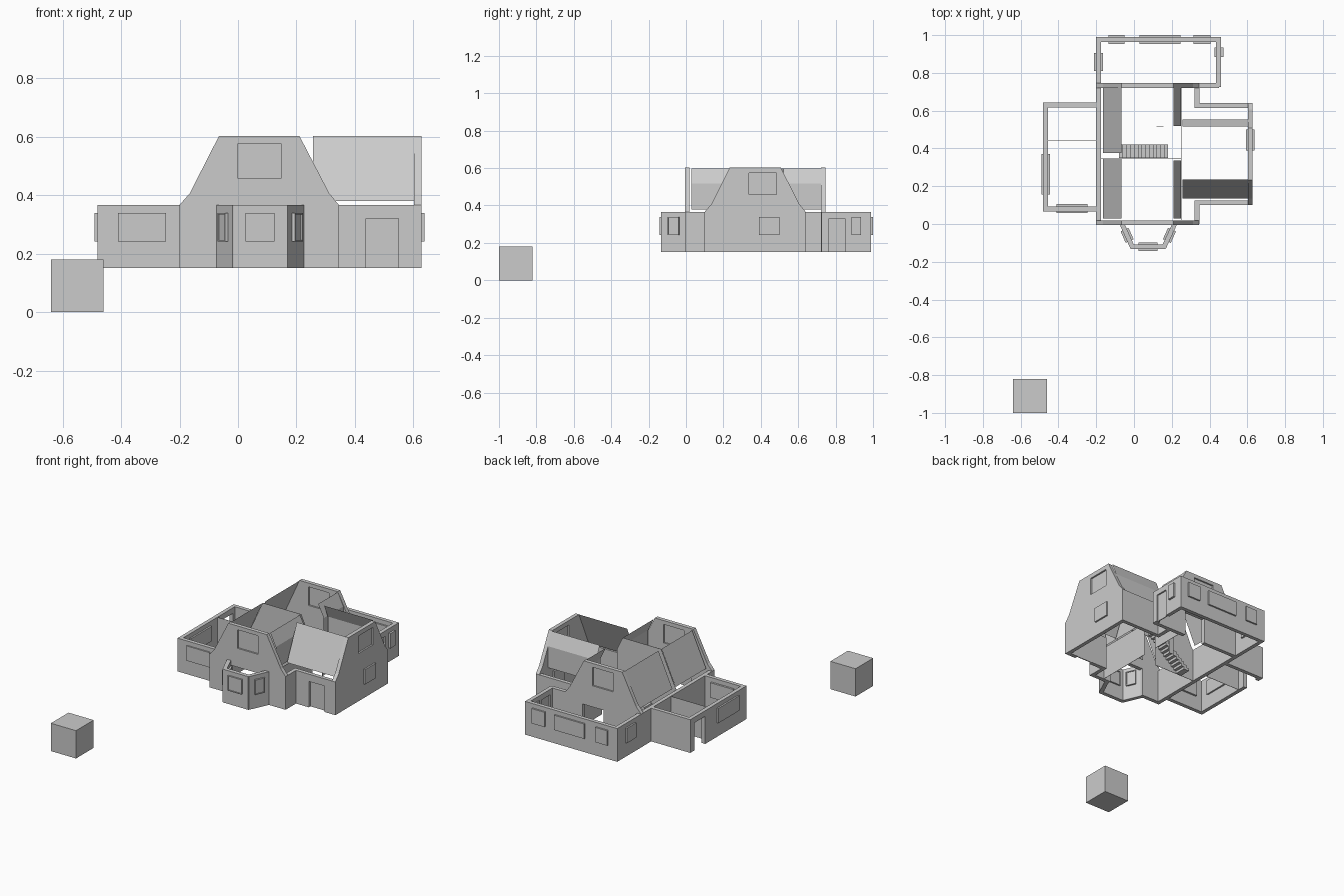
import bpy, math

if "Cube" in bpy.data.objects:
    bpy.data.objects.remove(bpy.data.objects["Cube"])

Z0, Z1, ZT = 0.151, 0.366, 0.602   # floor, ground storey top, roof top
T = 0.025                          # wall thickness


def panel(name, loops, origin, angle=0, thick=T):
    """Upright slab: loops are (along, z) outlines, inner ones become holes."""
    cu = bpy.data.curves.new(name, 'CURVE')
    cu.dimensions = '2D'
    cu.fill_mode = 'BOTH'
    cu.extrude = thick / 2
    for loop in loops:
        sp = cu.splines.new('POLY')
        sp.points.add(len(loop) - 1)
        for p, (u, v) in zip(sp.points, loop):
            p.co = (u, v, 0, 1)
        sp.use_cyclic_u = True
    tmp = bpy.data.objects.new(name, cu)
    bpy.context.collection.objects.link(tmp)
    bpy.context.view_layer.update()
    dg = bpy.context.evaluated_depsgraph_get()
    me = bpy.data.meshes.new_from_object(tmp.evaluated_get(dg))
    bpy.data.objects.remove(tmp)
    me.shade_flat()
    ob = bpy.data.objects.new(name, me)
    bpy.context.collection.objects.link(ob)
    ob.location = (origin[0], origin[1], 0)
    ob.rotation_euler = (math.pi / 2, 0, angle)
    return ob


def box(name, x0, x1, y0, y1, z0, z1):
    bpy.ops.mesh.primitive_cube_add(size=1, location=((x0 + x1) / 2, (y0 + y1) / 2, (z0 + z1) / 2))
    ob = bpy.context.object
    ob.name = name
    ob.scale = (x1 - x0, y1 - y0, z1 - z0)
    return ob


def rect(a, b, c, d):
    return [(a, c), (b, c), (b, d), (a, d)]


def notched(a, b, doors=(), top=Z1):
    """Wall outline with door openings (d0, d1, height) cut from the bottom."""
    pts = [(a, top), (a, Z0)]
    for d0, d1, h in doors:
        pts += [(d0, Z0), (d0, h), (d1, h), (d1, Z0)]
    return pts + [(b, Z0), (b, top)]


def wall_x(name, y, a, b, doors=()):
    panel(name, [notched(a, b, doors)], (0, y))


def wall_y(name, x, a, b, doors=()):
    panel(name, [notched(a, b, doors)], (x, 0), math.pi / 2)


def sheet(name, verts):
    """Strip of quads from pairs of points."""
    me = bpy.data.meshes.new(name)
    faces = [(i, i + 1, i + 3, i + 2) for i in range(0, len(verts) - 2, 2)]
    me.from_pydata(verts, [], faces)
    bpy.context.collection.objects.link(bpy.data.objects.new(name, me))


def gable(name, a, b, t0, t1, doors, hole, origin, angle=0):
    pts = notched(a, b, doors)
    pts += [(b - 0.033, 0.406), (t1, ZT), (t0, ZT), (a + 0.035, 0.406)]
    panel(name, [pts, rect(*hole)], origin, angle)
    panel(name + "_pane", [rect(*hole)], origin, angle, 0.004)


# gabled end walls
gable("front_gable", -0.2, 0.345, -0.065, 0.21, [(-0.05, 0.2, 0.335)],
      (0, 0.147, 0.457, 0.577), (0, 0.006))
gable("back_gable", -0.2, 0.345, -0.065, 0.21, [(0.07, 0.22, 0.32)],
      (0, 0.147, 0.457, 0.577), (0, 0.733))
gable("right_gable", 0.1, 0.64, 0.233, 0.507, [],
      (0.338, 0.485, 0.46, 0.573), (0.615, 0), math.pi / 2)

# main block side walls
wall_y("main_left_wall", -0.188, 0, 0.745)
wall_y("main_right_wall_front", 0.333, 0, 0.125)
wall_y("main_right_wall_back", 0.333, 0.615, 0.745)

# right wing with a recessed door
wall_x("right_wing_front_wall", 0.1125, 0.345, 0.6275, [(0.437, 0.549, 0.319)])
panel("right_wing_door", [rect(0.437, 0.549, Z0, 0.319)], (0, 0.12), 0, 0.006)
wall_x("right_wing_back_wall", 0.6275, 0.345, 0.6275)

# left wing
wall_x("left_wing_front_wall", 0.08, -0.48, -0.2)
wall_x("left_wing_back_wall", 0.63, -0.48, -0.2)
wall_y("left_wing_side_wall", -0.468, 0.0675, 0.6425, [(0.49, 0.6, 0.33)])
panel("left_wing_partition", [rect(-0.46, -0.2, Z0, Z1)], (0, 0.44), 0, 0.002)

# thin inner partitions, the cross wall rising to the roof
panel("hall_partition_side", [notched(0.02, 0.722, [(0.4, 0.5, 0.33)])],
      (0.253, 0), math.pi / 2, 0.002)
panel("hall_partition_short", [rect(0.12, 0.155, Z0, Z1)], (0, 0.515), 0, 0.002)
panel("cross_partition", [notched(-0.175, 0.25, [(0.12, 0.22, 0.33)]) +
                          [(0.25, 0.518), (0.21, 0.599), (-0.065, 0.599), (-0.165, 0.379)]],
      (0, 0.346), 0, 0.002)

# back room
wall_x("back_room_back_wall", 0.977, -0.2, 0.46)
wall_y("back_room_left_wall", -0.188, 0.74, 0.9895)
wall_y("back_room_right_wall", 0.4475, 0.725, 0.9895, [(0.765, 0.85, 0.33)])
panel("back_room_door", [rect(0.765, 0.85, Z0, 0.33)], (0.4475, 0), math.pi / 2, 0.006)
wall_x("back_room_inner_wall", 0.733, 0.345, 0.45)

# bay with window frames
bay = [(-0.063, 0.0), (-0.01, -0.12), (0.16, -0.12), (0.215, 0.0)]
for i, ((x0, y0), (x1, y1)) in enumerate(zip(bay, bay[1:])):
    n = math.hypot(x1 - x0, y1 - y0)
    ang = math.atan2(y1 - y0, x1 - x0)
    panel(f"bay_wall_{i}", [rect(-0.006, n + 0.006, Z0, Z1)], (x0, y0), ang)
    h = 0.05 if i == 1 else 0.033
    c = n / 2
    panel(f"bay_window_{i}", [rect(c - h, c + h, 0.242, 0.338),
                              rect(c - h + 0.005, c + h - 0.005, 0.247, 0.333)],
          (x0, y0), ang, 0.046)
    panel(f"bay_pane_{i}", [rect(c - h + 0.005, c + h - 0.005, 0.247, 0.333)],
          (x0, y0), ang, 0.036)

# window boxes: (axis they run along, wall centre, from, to)
for i, (ax, c, a, b) in enumerate([
        ('x', 0.082, -0.41, -0.247), ('y', -0.468, 0.155, 0.37),
        ('x', 0.977, -0.135, -0.05), ('x', 0.977, 0.03, 0.245), ('x', 0.977, 0.315, 0.405),
        ('y', -0.188, 0.81, 0.905), ('y', 0.45, 0.885, 0.935), ('y', 0.615, 0.39, 0.5)]):
    r = (a, b, c - 0.023, c + 0.023) if ax == 'x' else (c - 0.023, c + 0.023, a, b)
    box(f"window_{i}", *r, 0.242, 0.338)

# roof slopes
ZB, ZK = 0.379, 0.518
for i, (a, b) in enumerate([(0.03, 0.343), (0.375, 0.722)]):
    sheet(f"left_roof_{i}", [(-0.065, a, 0.599), (-0.065, b, 0.599), (-0.165, a, ZB), (-0.165, b, ZB)])
for i, (a, b) in enumerate([(0.03, 0.335), (0.52, 0.74)]):
    sheet(f"right_roof_{i}", [(0.21, a, 0.599), (0.21, b, 0.599), (0.25, a, ZK), (0.25, b, ZK),
                              (0.25, a, ZB), (0.25, b, ZB)])
sheet("wing_roof_front", [(0.257, 0.235, ZT), (0.605, 0.235, ZT), (0.257, 0.135, ZB), (0.605, 0.135, ZB)])
sheet("wing_roof_back", [(0.257, 0.515, ZT), (0.605, 0.515, ZT), (0.257, 0.552, ZK), (0.605, 0.552, ZK),
                         (0.257, 0.552, ZB), (0.605, 0.552, ZB)])

# staircase
N = 13
rise = (Z1 - Z0) / N
for i in range(N):
    x = -0.08 + i * 0.02
    box(f"stair_step_{i}", x, x + 0.02, 0.35, 0.422, Z0 + max(0, i - 1) * rise, Z0 + (i + 1) * rise)

# separate cube
box("loose_cube", -0.64, -0.46, -1.0, -0.82, 0, 0.18)
